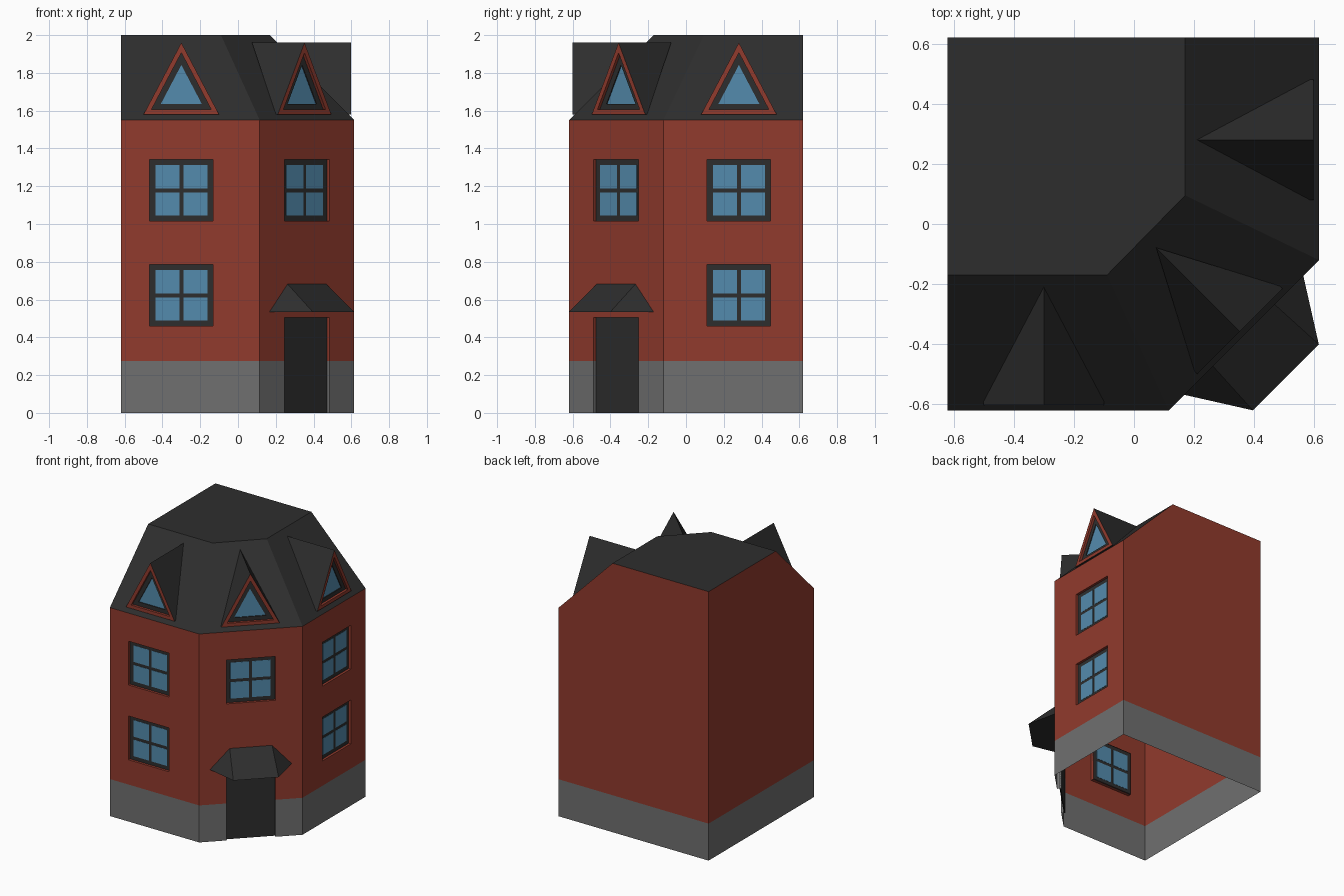
import bpy, bmesh, math
from mathutils import Matrix

if "Cube" in bpy.data.objects:
    bpy.data.objects.remove(bpy.data.objects["Cube"])


def material(name, rgb):
    m = bpy.data.materials.new(name)
    m.diffuse_color = (*rgb, 1)
    m.use_nodes = True
    m.node_tree.nodes["Principled BSDF"].inputs["Base Color"].default_value = m.diffuse_color
    return m


BRICK = material("brick red", (0.285, 0.043, 0.026))
STONE = material("stone grey", (0.16, 0.16, 0.16))
DARK = material("charcoal", (0.027, 0.027, 0.027))
GLASS = material("glass blue", (0.088, 0.26, 0.42))

BASE, EAVE, TOP = 0.275, 1.55, 2.0
RECESS = 0.018


def place(x, y, deg):
    # local frame of a wall: x along it, -y outward, z up
    return Matrix.Translation((x, y, 0)) @ Matrix.Rotation(math.radians(deg), 4, 'Z')


def build(name, faces, mats, matrix=Matrix()):
    """faces: list of (points, material index)"""
    bm = bmesh.new()
    for pts, mi in faces:
        bm.faces.new([bm.verts.new(p) for p in pts]).material_index = mi
    bmesh.ops.remove_doubles(bm, verts=bm.verts, dist=1e-5)
    me = bpy.data.meshes.new(name)
    bm.to_mesh(me)
    bm.free()
    for m in mats:
        me.materials.append(m)
    ob = bpy.data.objects.new(name, me)
    ob.matrix_world = matrix
    bpy.context.collection.objects.link(ob)
    return ob


def box_faces(x0, x1, y0, y1, z0, z1, mi):
    a, b, c, d = (x0, y0), (x1, y0), (x1, y1), (x0, y1)
    out = [([(*p, z0), (*q, z0), (*q, z1), (*p, z1)], mi)
           for p, q in ((a, b), (b, c), (c, d), (d, a))]
    out.append(([(*p, z1) for p in (a, b, c, d)], mi))
    out.append(([(*p, z0) for p in (d, c, b, a)], mi))
    return out


# Street wall: grid of cells with recessed openings
def facade(name, matrix, u0, u1, openings):
    us = sorted({u0, u1} | {v for o in openings for v in o[:2]})
    zs = sorted({0, BASE, EAVE} | {v for o in openings for v in o[2:]})

    def is_open(i, j):
        u, z = (us[i] + us[i + 1]) / 2, (zs[j] + zs[j + 1]) / 2
        return any(o[0] < u < o[1] and o[2] < z < o[3] for o in openings)

    faces, R = [], RECESS + 0.012
    for i in range(len(us) - 1):
        for j in range(len(zs) - 1):
            a, b, c, d = us[i], us[i + 1], zs[j], zs[j + 1]
            mi = 1 if d <= BASE + 1e-6 else 0
            if not is_open(i, j):
                faces.append(([(a, 0, c), (b, 0, c), (b, 0, d), (a, 0, d)], mi))
                continue
            # reveals toward each solid neighbour
            if not is_open(i - 1, j):
                faces.append(([(a, 0, c), (a, 0, d), (a, R, d), (a, R, c)], mi))
            if not is_open(i + 1, j):
                faces.append(([(b, 0, c), (b, R, c), (b, R, d), (b, 0, d)], mi))
            if j > 0 and not is_open(i, j - 1):
                faces.append(([(a, 0, c), (a, R, c), (b, R, c), (b, 0, c)], mi))
            if not is_open(i, j + 1):
                faces.append(([(a, 0, d), (b, 0, d), (b, R, d), (a, R, d)], mi))
    build(name, faces, [BRICK, STONE], matrix)


# Four-pane window, panes visible inside and out
HW, HH = 0.168, 0.163


def window(name, matrix, zc):
    faces = box_faces(-HW, HW, RECESS, RECESS + 0.008, zc - HH, zc + HH, 0)
    for sx in (-1, 1):
        for sz in (-1, 1):
            x = sorted((sx * 0.011, sx * 0.138))
            z = sorted((zc + sz * 0.011, zc + sz * 0.134))
            faces += box_faces(*x, RECESS - 0.0015, RECESS + 0.0095, *z, 1)
    build(name, faces, [DARK, GLASS], matrix)


# Triangular roof dormer with recessed glass
def dormer(name, matrix):
    half, z0, z1 = 0.2, 1.58, 1.96
    h = z1 - z0
    s = half / math.hypot(half, h)

    def tri(w, y):
        top, bot = z1 - w / s, z0 + w
        k = half * (top - bot) / h
        return [(-k, y, bot), (k, y, bot), (0, y, top)]

    faces = []

    def ring(p, q, mi):
        for i in range(3):
            k = (i + 1) % 3
            faces.append(([p[i], p[k], q[k], q[i]], mi))

    outer, a, b = tri(0, 0.018), tri(0.025, 0.018), tri(0.025, 0.036)
    c, d = tri(0.055, 0.036), tri(0.055, 0.042)
    ring(outer, a, 0)
    ring(a, b, 0)
    ring(b, c, 1)
    ring(c, d, 1)
    faces.append((d, 2))
    back = [(-half, 0.032, z0), (half, 0.032, z0), (0, 0.412, z1)]
    ring(back, outer, 1)
    build(name, faces, [BRICK, DARK, GLASS], matrix)


FRONT = place(-0.30, -0.62, 0)
CORNER = place(0.365, -0.37, 45)
RIGHT = place(0.615, 0.28, 90)
LOW, HIGH = 0.622, 1.178


def opening(zc):
    return (-HW, HW, zc - HH, zc + HH)


DOOR = (-HW, HW, 0, 0.505)
half_c = 0.25 * math.sqrt(2)
facade("front_wall", FRONT, -0.32, 0.415, [opening(LOW), opening(HIGH)])
facade("corner_wall", CORNER, -half_c, half_c, [DOOR, opening(HIGH)])
facade("right_wall", RIGHT, -0.40, 0.34, [opening(LOW), opening(HIGH)])

for side, m in (("front", FRONT), ("corner", CORNER), ("right", RIGHT)):
    window(side + "_upper_window", m, HIGH)
    if side != "corner":
        window(side + "_lower_window", m, LOW)
    dormer(side + "_dormer", m)


# Plain back and left walls, rising to the roof outline
def gable(name, matrix, u0, u1, outline):
    stone = [(u0, 0, 0), (u1, 0, 0), (u1, 0, BASE), (u0, 0, BASE)]
    brick = [(u0, 0, BASE), (u1, 0, BASE)] + [(u, 0, z) for u, z in outline]
    build(name, [(stone, 1), (brick, 0)], [BRICK, STONE], matrix)


gable("back_wall", place(0, 0.62, 180), -0.615, 0.62,
      [(0.62, TOP), (-0.17, TOP), (-0.615, EAVE)])
gable("left_wall", place(-0.62, 0, -90), -0.62, 0.62,
      [(0.62, EAVE), (0.17, TOP), (-0.62, TOP)])

# Mansard roof: three slopes and a flat top
eave = [(-0.62, -0.62), (0.115, -0.62), (0.615, -0.12), (0.615, 0.62)]
crown = [(-0.62, -0.17), (-0.09, -0.17), (0.17, 0.095), (0.17, 0.62)]
roof = [([(*eave[i], EAVE), (*eave[i + 1], EAVE), (*crown[i + 1], TOP), (*crown[i], TOP)], 0)
        for i in range(3)]
roof.append(([(*p, TOP) for p in crown + [(-0.62, 0.62)]], 0))
build("roof", roof, [DARK])

# Door
build("door", box_faces(-HW, HW, RECESS, RECESS + 0.008, 0, 0.505, 0), [DARK], CORNER)

# Hipped canopy above the door
lo = [(-0.28, 0, 0.535), (-0.155, -0.198, 0.535), (0.155, -0.198, 0.535), (0.28, 0, 0.535)]
l, r = (-0.145, 0, 0.682), (0.145, 0, 0.682)
build("door_canopy", [([lo[0], lo[1], l], 0), ([lo[1], lo[2], r, l], 0),
                      ([lo[2], lo[3], r], 0), (lo[::-1], 0)], [DARK], CORNER)
